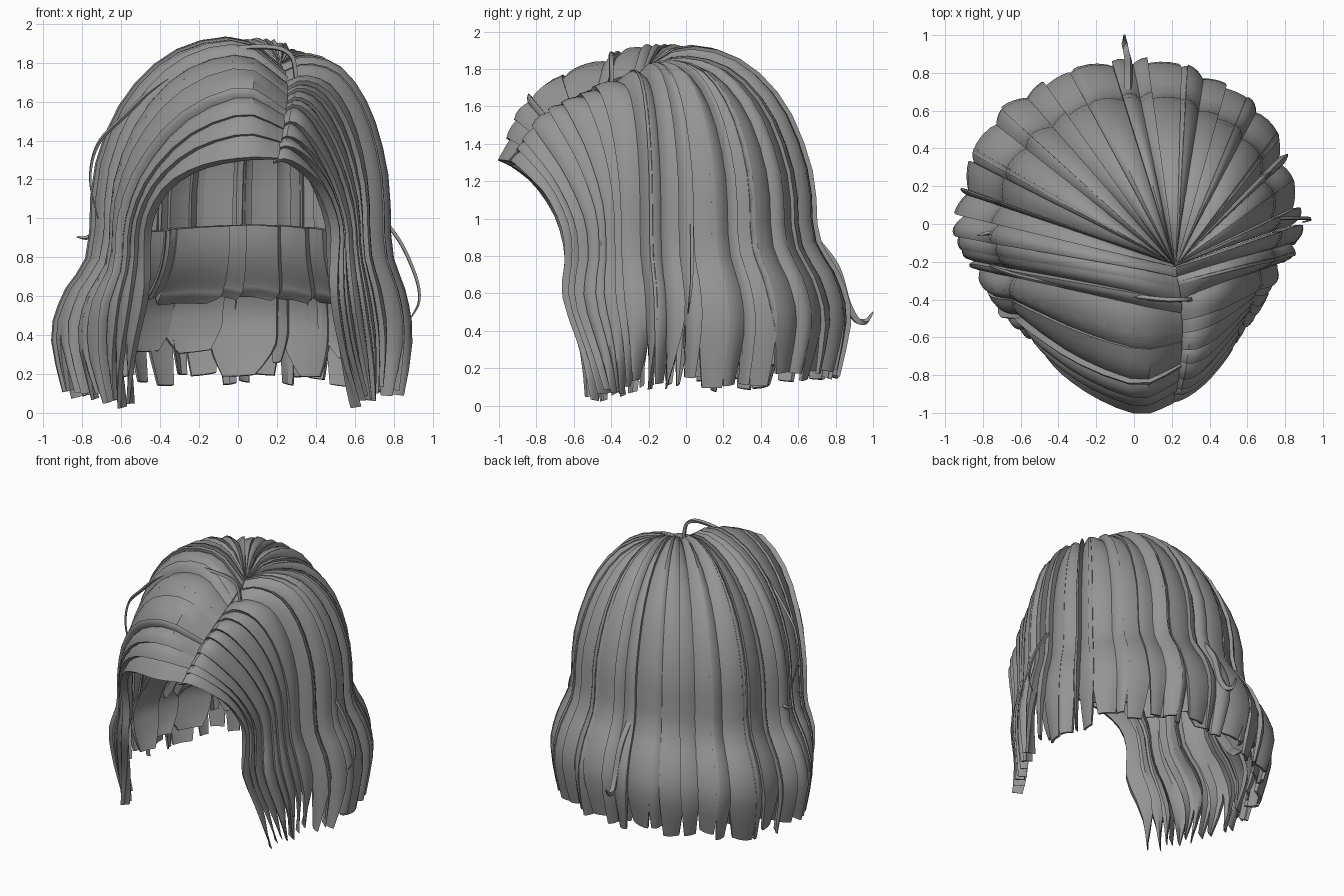
import bpy, bmesh, math, random
from mathutils import Vector

if "Cube" in bpy.data.objects:
    bpy.data.objects.remove(bpy.data.objects["Cube"])

random.seed(23)
hair = bpy.data.materials.new("grey hair")
hair.diffuse_color = (0.3, 0.3, 0.3, 1)
hair.use_nodes = True
hair.node_tree.nodes["Principled BSDF"].inputs["Base Color"].default_value = hair.diffuse_color

# Guide paths, root to tip, running from the left face edge round the back to the right
FALL = [(.2, 1.93), (.47, 1.86), (.685, 1.62), (.815, 1.25), (.845, .85), (.95, .64), (1, .42), (.94, .09)]


def fall_guide(root, end, height, lift=0):
    """Path from the root out over the dome and down; height scales the dome."""
    pts = [root]
    for f, z in FALL:
        z = .88 + (z - .88) * height if z > .88 else z + lift
        pts.append((root[0] + (end[0] - root[0]) * f, root[1] + (end[1] - root[1]) * f, z))
    return pts


left_edge = [(.21, -.95, 1.31), (.04, -1.0, 1.31), (-.18, -.92, 1.27), (-.36, -.8, 1.17), (-.46, -.69, 1.0),
             (-.475, -.64, .8), (-.48, -.65, .6), (-.54, -.56, .3), (-.57, -.53, 0)]
left_brow = [(.25, -.75, 1.55), (.03, -.84, 1.66), (-.28, -.73, 1.53), (-.5, -.59, 1.27), (-.6, -.51, 1.0),
             (-.62, -.49, .75), (-.69, -.48, .55), (-.7, -.42, .3), (-.65, -.38, .04)]
right_brow = [(.22, -.75, 1.52), (.29, -.77, 1.55), (.38, -.72, 1.47), (.49, -.6, 1.27), (.57, -.5, 1.02),
              (.59, -.48, .8), (.62, -.5, .58), (.66, -.43, .3), (.68, -.39, .04)]
right_edge = [(.18, -.95, 1.29), (.25, -.92, 1.3), (.36, -.84, 1.23), (.45, -.74, 1.12), (.505, -.66, .95),
              (.5, -.64, .78), (.5, -.65, .58), (.55, -.55, .28), (.62, -.5, .03)]
crown = (.22, -.23, 1.79)
guides = [left_edge, left_brow,
          fall_guide((.255, -.45, 1.72), (-.85, -.23), .94, -.03),
          fall_guide(crown, (-.94, .05), .99, -.03),
          fall_guide(crown, (-.68, .62), .98, .01),
          fall_guide(crown, (.02, .87), .98, .05),
          fall_guide(crown, (.66, .61), .92, .02),
          fall_guide(crown, (.875, 0), .89, -.02),
          fall_guide((.235, -.45, 1.69), (.76, -.26), .81, -.02),
          right_brow, right_edge]
guides = [[Vector(p) for p in g] for g in guides]


def spline(pts, t):
    """Catmull-Rom through evenly numbered points."""
    n = len(pts) - 1
    t = min(max(t, 0), n)
    i = min(int(t), n - 1)
    f = t - i
    b, c = pts[i], pts[i + 1]
    a = pts[i - 1] if i else b * 2 - c
    d = pts[i + 2] if i + 2 <= n else c * 2 - b
    return .5 * (2 * b + (c - a) * f + (2 * a - 5 * b + 4 * c - d) * f * f + (3 * b - a - 3 * c + d) * f ** 3)


def surface(u, v):
    return spline([spline(g, v) for g in guides], u)


def normal(u, v):
    v = min(max(v, .4), 7.8)
    u = min(max(u, .05), 9.95)
    du = surface(u + .05, v) - surface(u - .05, v)
    dv = surface(u, v + .1) - surface(u, v - .1)
    n = du.cross(dv).normalized()
    out = surface(u, v) - Vector((0, -.1, .9))
    return n if n.dot(out) > 0 else -n


def skin(bm, rings):
    """Closed tube through rings of points."""
    rows = [[bm.verts.new(p) for p in r] for r in rings]
    k = len(rows[0])
    for a, b in zip(rows, rows[1:]):
        for j in range(k):
            bm.faces.new((a[j], a[(j + 1) % k], b[(j + 1) % k], b[j]))
    bm.faces.new(rows[0][::-1])
    bm.faces.new(rows[-1])


def lock(bm, u0, u1, v_end, offset=-.008, tip=.4, thick=.05, v0=0.):
    """One lock: a domed, tilted strip of the hair surface with a tapered tip."""
    tilt = random.uniform(.025, .06) * random.choice((-1, 1))
    bump = random.uniform(.006, .02)
    lean = 0 if u0 <= 0 else 1 if u1 >= 10 else random.uniform(.2, .8)
    steps, rings = 20, []
    for s in range(steps + 1):
        v = v0 + (v_end - v0) * s / steps
        grow = min(1, .35 + v * .5)
        k = max(0, (s / steps - .82) / .18)
        width = 1 - (1 - tip) * k ** 1.6
        outer, inner = [], []
        for j in range(5):
            a = j / 4
            u = u0 + (u1 - u0) * (lean + (a - lean) * width)
            u = min(max(u, 0), 10)
            p, n = surface(u, v), normal(u, v)
            h = offset + grow * (bump * (1 - (2 * a - 1) ** 2) + tilt * (a - .5))
            outer.append(p + n * h)
            if j % 2 == 0:
                inner.append(p + n * (h - thick * grow * (1 - .6 * k)))
        rings.append(outer + inner[::-1])
    skin(bm, rings)


def finish(name, bm):
    bmesh.ops.recalc_face_normals(bm, faces=bm.faces)
    me = bpy.data.meshes.new(name)
    bm.to_mesh(me)
    bm.free()
    me.materials.append(hair)
    ob = bpy.data.objects.new(name, me)
    bpy.context.collection.objects.link(ob)
    bpy.ops.object.select_all(action='DESELECT')
    ob.select_set(True)
    bpy.context.view_layer.objects.active = ob
    bpy.ops.object.shade_smooth_by_angle(angle=math.radians(35))


def lock_row(name, start, stop, count, v_range, **opts):
    """Neighbouring locks of uneven width with a slight overlap."""
    bm = bmesh.new()
    cuts = [start + (stop - start) * (i + (random.uniform(-.4, .4) if 0 < i < count else 0)) / count
            for i in range(count + 1)]
    for a, b in zip(cuts, cuts[1:]):
        lap = .12 * (b - a)
        lock(bm, max(a - lap, start), min(b + lap, stop), random.uniform(*v_range), **opts)
    finish(name, bm)


# Outer locks
lock_row("left_front_locks", 0, 3, 11, (7.8, 8), tip=.15)
lock_row("back_locks", 3, 7, 25, (7.75, 8), tip=.6)
lock_row("right_front_locks", 7, 10, 11, (7.8, 8), tip=.15)
# Under layers: a short band inside the back and longer loose ends behind it
lock_row("short_inner_locks", 3.3, 6.7, 12, (6.1, 6.4), offset=-.11, tip=.7, v0=4.75)
lock_row("long_inner_locks", 3.0, 7.0, 13, (7.4, 7.9), offset=-.06, tip=.5, thick=.03, v0=4.8)


# Loose strands
def strand(name, pts, r):
    pts = [Vector(p) for p in pts]
    steps, rings = 6 * (len(pts) - 1), []
    for s in range(steps + 1):
        t = s / 6
        p = spline(pts, t)
        d = (spline(pts, t + .05) - spline(pts, t - .05)).normalized()
        side = d.cross(Vector((.3, .5, .2))).normalized()
        up = side.cross(d)
        w = r * (1 - .75 * (s / steps) ** 3)
        rings.append([p + side * w * math.cos(q) + up * w * math.sin(q) for q in (0, 1.57, 3.14, 4.71)])
    bm = bmesh.new()
    skin(bm, rings)
    finish(name, bm)


strand("crown_strand", [(.3, -.4, 1.72), (.27, -.4, 1.84), (.15, -.4, 1.88), (-.1, -.37, 1.85), (-.4, -.32, 1.69),
                        (-.59, -.28, 1.52), (-.72, -.24, 1.38), (-.76, -.22, 1.2), (-.72, -.21, 1.0)], .014)
strand("right_strand", [(.72, .02, 1.05), (.77, .03, .97), (.85, .03, .85), (.92, .03, .68), (.93, .02, .57),
                        (.89, .01, .49)], .012)
strand("back_strand", [(-.03, .68, .9), (-.03, .8, .74), (-.03, .86, .55), (-.04, .91, .46), (-.05, .96, .45),
                       (-.05, 1.0, .5)], .025)
strand("left_strand", [(-.74, -.05, .92), (-.78, -.05, .9), (-.83, -.06, .905)], .012)
